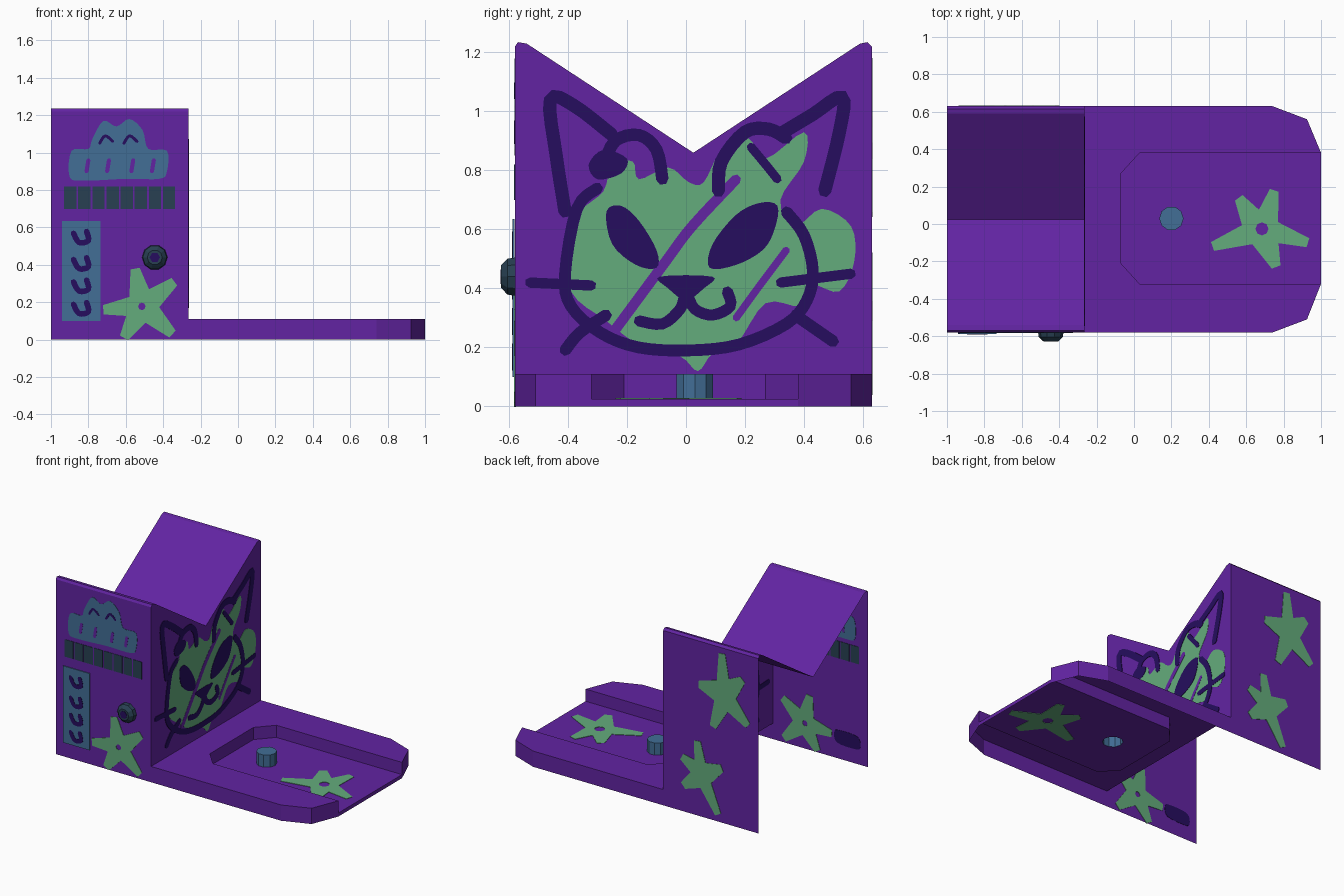
import bpy, bmesh, math
from mathutils import Vector

default = bpy.data.objects.get("Cube")
if default:
    bpy.data.objects.remove(default, do_unlink=True)


def material(name, colour):
    mat = bpy.data.materials.new(name)
    mat.use_nodes = True
    mat.diffuse_color = (*colour, 1)
    mat.node_tree.nodes["Principled BSDF"].inputs["Base Color"].default_value = (*colour, 1)
    return mat


purple = material("purple", (.122, .0176, .361))
green = material("sage green", (.127, .413, .202))
navy = material("dark indigo", (.019, .004, .114))
blue = material("steel blue", (.054, .156, .305))
teal = material("dark teal", (.021, .051, .085))

FRONT, BACK, INNER, FLOOR, RIM = -.58, .63, -.265, .025, .11

# Painted planes: mapping from flat coordinates into space, and the outward normal
front_plane = (lambda u, v: Vector((u, FRONT, v)), Vector((0, -1, 0)))
back_plane = (lambda u, v: Vector((u, BACK, v)), Vector((0, 1, 0)))
inner_plane = (lambda u, v: Vector((INNER, u, v)), Vector((1, 0, 0)))
floor_plane = (lambda u, v: Vector((u, v, FLOOR)), Vector((0, 0, 1)))
rim_plane = (lambda u, v: Vector((u, v, RIM)), Vector((0, 0, 1)))


def finish(name, bm, mat):
    mesh = bpy.data.meshes.new(name)
    bm.to_mesh(mesh)
    bm.free()
    mesh.materials.append(mat)
    obj = bpy.data.objects.new(name, mesh)
    bpy.context.collection.objects.link(obj)
    return obj


def strip(name, low, high, mat, closed=False):
    """Sheet of quads between two matching paths."""
    bm = bmesh.new()
    a = [bm.verts.new(p) for p in low]
    b = [bm.verts.new(p) for p in high]
    for i in range(len(a) if closed else len(a) - 1):
        j = (i + 1) % len(a)
        bm.faces.new((a[i], a[j], b[j], b[i]))
    return finish(name, bm, mat)


def plate(name, plane, loops, mat, half=0.0, lift=0.0):
    """Flat shape with optional holes; half is its thickness each side of the plane."""
    place, normal = plane
    bm = bmesh.new()
    for loop in loops:
        verts = [bm.verts.new(place(*p) + normal * (lift - half)) for p in loop]
        for i, v in enumerate(verts):
            bm.edges.new((verts[i - 1], v))
    bmesh.ops.triangle_fill(bm, use_beauty=True, edges=bm.edges[:], normal=normal)
    for f in bm.faces:
        f.normal_update()
        if f.normal.dot(normal) < 0:
            f.normal_flip()
    if half:
        grown = bmesh.ops.extrude_face_region(bm, geom=bm.faces[:], use_keep_orig=True)["geom"]
        bmesh.ops.translate(bm, vec=normal * half * 2,
                            verts=[g for g in grown if isinstance(g, bmesh.types.BMVert)])
        bmesh.ops.recalc_face_normals(bm, faces=bm.faces[:])
    return finish(name, bm, mat)


def smooth(points, closed, steps=4):
    """Rounded path through points given in hundredths."""
    pts = [Vector(p) / 100 for p in points]
    n = len(pts)
    get = (lambda i: pts[i % n]) if closed else (lambda i: pts[max(0, min(n - 1, i))])
    path = []
    for i in range(n if closed else n - 1):
        p, q, r, s = (get(i + k) for k in (-1, 0, 1, 2))
        for k in range(steps):
            t = k / steps
            path.append(q + (r - p) * t / 2 + (p - q * 2.5 + r * 2 - s / 2) * t * t
                        + (q * 1.5 - p / 2 - r * 1.5 + s / 2) * t ** 3)
    return path if closed else path + [pts[-1]]


def blob(name, plane, points, mat, half, lift=0.0):
    return plate(name, plane, [smooth(points, True)], mat, half, lift)


def stroke(name, plane, points, mat, width, half, lift=0.0):
    """Brush stroke: a flat ribbon with blunt rounded ends."""
    place, normal = plane
    path = smooth(points, False)
    bm = bmesh.new()
    rows = []
    last = len(path) - 1
    ends = (path[1] - path[0]).normalized() * width * .4, (path[-1] - path[-2]).normalized() * width * .4
    samples = [(path[0] - ends[0], .5)] + [(p, 1) for p in path] + [(path[-1] + ends[1], .5)]
    for i, (p, k) in enumerate(samples):
        d = samples[min(i + 1, last + 2)][0] - samples[max(i - 1, 0)][0]
        side = Vector((-d.y, d.x)).normalized() * width / 2 * k
        rows.append([bm.verts.new(place(*q) + normal * (lift + h))
                     for q, h in ((p + side, half), (p - side, half), (p - side, -half), (p + side, -half))])
    for r, s in zip(rows, rows[1:]):
        for i in range(4):
            bm.faces.new((r[i - 1], r[i], s[i], s[i - 1]))
    bm.faces.new(rows[0])
    bm.faces.new(rows[-1][::-1])
    bmesh.ops.recalc_face_normals(bm, faces=bm.faces[:])
    return finish(name, bm, mat)


def ring(centre, radius, sides):
    return [(centre[0] + radius * math.cos(math.tau * i / sides),
             centre[1] + radius * math.sin(math.tau * i / sides)) for i in range(sides)]


def star(name, plane, tips, hole=0.0):
    """Hand-drawn star with blunt tips and an optional small hole."""
    tips = [Vector(t) / 100 for t in tips]
    centre = sum(tips, Vector((0, 0))) / len(tips)
    outline = []
    for i, tip in enumerate(tips):
        arm = tip - centre
        side = Vector((-arm.y, arm.x)).normalized() * .025
        nxt = tips[(i + 1) % len(tips)]
        turn = 1 if arm.x * (nxt - centre).y - arm.y * (nxt - centre).x > 0 else -1
        outline += [tip - side * turn, tip + side * turn, centre + ((tip + nxt) / 2 - centre) * .55]
    loops = [outline] + ([ring(centre, hole, 8)] if hole else [])
    return plate(name, plane, loops, green, .003)


def at(points, z):
    return [(x, y, z) for x, y in points]


# House: folded sheet of front wall, valley roof and back wall, open on one end
profile = [(FRONT, 0), (FRONT, 1.22), (-.57, 1.235), (-.54, 1.23), (.025, .86),
           (.59, 1.23), (.615, 1.235), (BACK, 1.22), (BACK, 0)]
strip("house_walls_and_roof", [(INNER, y, z) for y, z in profile], [(-1, y, z) for y, z in profile], purple)
plate("inner_wall", inner_plane, [[(FRONT, RIM)] + profile[1:-1] + [(BACK, RIM)]], purple)

# Tray: raised rim with a recess that opens at the far end
right_edge = [(INNER, FRONT), (.74, FRONT), (.925, -.51), (1, -.32)]
left_edge = [(1, .38), (.925, .56), (.74, BACK), (INNER, BACK)]
recess = [(1, -.32), (.03, -.32), (-.07, -.21), (-.07, .27), (.03, .38), (1, .38)]
for side, edge in (("right", right_edge), ("left", left_edge)):
    strip("tray_side_" + side, at(edge, 0), at(edge, RIM), purple)
strip("tray_end_lip", at([recess[0], recess[-1]], 0), at([recess[0], recess[-1]], FLOOR), purple)
plate("tray_rim", rim_plane, [right_edge + recess[1:-1] + left_edge], purple)
strip("recess_wall", at(recess, FLOOR), at(recess, RIM), purple)
post = ring((.2, .03), .065, 10)
plate("recess_floor", floor_plane, [recess, post], purple)

# Hollow post standing in the recess
strip("post_side", at(post, FLOOR), at(post, RIM), blue, closed=True)
plate("post_cap", rim_plane, [post], blue)

# Faceted knob on the front wall
knob = (-.445, .44)
layers = [[(x, FRONT - out, z) for x, z in ring(knob, r, 10)]
          for r, out in ((.068, 0), (.064, .025), (.04, .047))]
for i in range(2):
    strip("knob_ring", layers[i], layers[i + 1], teal, closed=True)
plate("knob_cap", front_plane, [ring(knob, .04, 10)], teal, lift=.047)
plate("knob_mark", front_plane, [ring(knob, .028, 6)], navy, .001, .048)

# Row of slots
for i in range(8):
    x = -.93 + i * .0755
    plate("slot", front_plane, [[(x, .7), (x + .066, .7), (x + .066, .82), (x, .82)]], teal, .003)

# Tall side panel with abstract marks, and the dark patch on the wall behind it
plate("side_panel", front_plane, [[(-.94, .1), (-.735, .1), (-.735, .635), (-.94, .635)]], blue, .003, .005)
for z in (55, 41, 29, 17):
    stroke("panel_mark", front_plane, [(-88, z + 2), (-85, z - 3), (-80, z - 2), (-81, z + 3)],
           navy, .03, .001, .009)
blob("inside_patch", front_plane, [(-94, 12), (-90, 10), (-76, 11), (-74, 18), (-78, 20), (-92, 19)], navy, .002)

# Painted sign shape with plain cut-outs
blob("sign", front_plane, [(-82, 85), (-60, 86), (-42, 86), (-38, 90), (-38, 101), (-48, 102), (-51, 112),
                           (-58, 118), (-65, 114), (-72, 117), (-78, 107), (-80, 102), (-89, 101), (-90, 87)],
     blue, .002)
for x in (-81, -70, -57, -46):
    stroke("sign_cutout", front_plane, [(x, 90), (x + 1, 96)], purple, .022, .003)
for x in (-71, -58):
    stroke("sign_accent", front_plane, [(x - 3, 105), (x, 109), (x + 4, 106)], navy, .016, .003)

# Stars
star("front_star", front_plane, [(-55, 38), (-34, 31), (-35, 3), (-61, 1), (-72, 16)], .02)
star("tray_star", floor_plane, [(75, 18), (93, -10), (76, -23), (42, -12), (56, 14)], .035)
star("back_star_upper", back_plane, [(-72, 118), (-88, 104), (-92, 73), (-65, 65), (-54, 92)])
star("back_star_lower", back_plane, [(-53, 52), (-72, 38), (-69, 5), (-42, 18), (-41, 38)])

# Painted cat face: green fill and gaps
blob("face_fill", inner_plane,
     [(-25, 82), (-18, 83), (-16, 77), (-6, 81), (1, 76), (6, 76), (12, 87), (21, 91), (27, 84), (40, 93),
      (40, 83), (32, 70), (37, 61), (46, 67), (56, 61), (57, 49), (52, 39), (43, 41), (39, 34), (27, 35),
      (17, 21), (9, 18), (4, 12), (-2, 17), (-16, 21), (-27, 29), (-39, 39), (-40, 56), (-36, 66), (-28, 73)],
     green, .0015)
stroke("face_gap_long", inner_plane, [(-24, 26), (-7, 49), (2, 61), (17, 77)], purple, .035, .0025)
stroke("face_gap_short", inner_plane, [(17, 30), (25, 41), (34, 53)], purple, .025, .0025)

# Painted cat face: eyes, nose and brush lines
blob("eye_left", inner_plane, [(-27, 66), (-22, 68), (-16, 63), (-10, 53), (-10, 47), (-17, 48), (-25, 55)],
     navy, .0035)
blob("eye_right", inner_plane, [(8, 47), (9, 55), (17, 65), (25, 69), (31, 68), (30, 60), (26, 53), (17, 48)],
     navy, .0035)
blob("nose", inner_plane, [(-9, 44), (9, 44), (6, 40), (0, 36), (-6, 40)], navy, .0035)
blob("brow_spot", inner_plane, [(-33, 82), (-28, 87), (-20, 84), (-22, 79), (-30, 77)], navy, .0035)
lines = {
    "mouth": (.038, [(-16, 29), (-8, 28), (-2, 33), (0, 38), (3, 33), (9, 31), (15, 34), (14, 39)]),
    "head_line": (.04, [(-30, 74), (-37, 67), (-41, 45), (-39, 34), (-29, 25), (-16, 20), (1, 19), (18, 21),
                        (34, 28), (41, 36), (43, 46), (40, 58), (34, 66)]),
    "ear_left": (.045, [(-41, 66), (-44, 85), (-46, 104), (-38, 102), (-25, 92)]),
    "ear_right": (.045, [(33, 93), (43, 99), (53, 105), (52, 93), (47, 73)]),
    "curl_left": (.042, [(-28, 82), (-24, 90), (-16, 92), (-10, 87), (-8, 77)]),
    "curl_right": (.045, [(11, 73), (12, 83), (20, 93), (28, 94), (34, 91)]),
    "brow_right": (.03, [(22, 88), (27, 82), (31, 77)]),
    "whisker_left_upper": (.035, [(-53, 42), (-32, 41)]),
    "whisker_left_lower": (.04, [(-41, 19), (-36, 25), (-27, 31)]),
    "whisker_right_upper": (.035, [(32, 42), (56, 45)]),
    "whisker_right_lower": (.04, [(37, 31), (50, 22)]),
}
for name, (width, points) in lines.items():
    stroke(name, inner_plane, points, navy, width, .0035)
